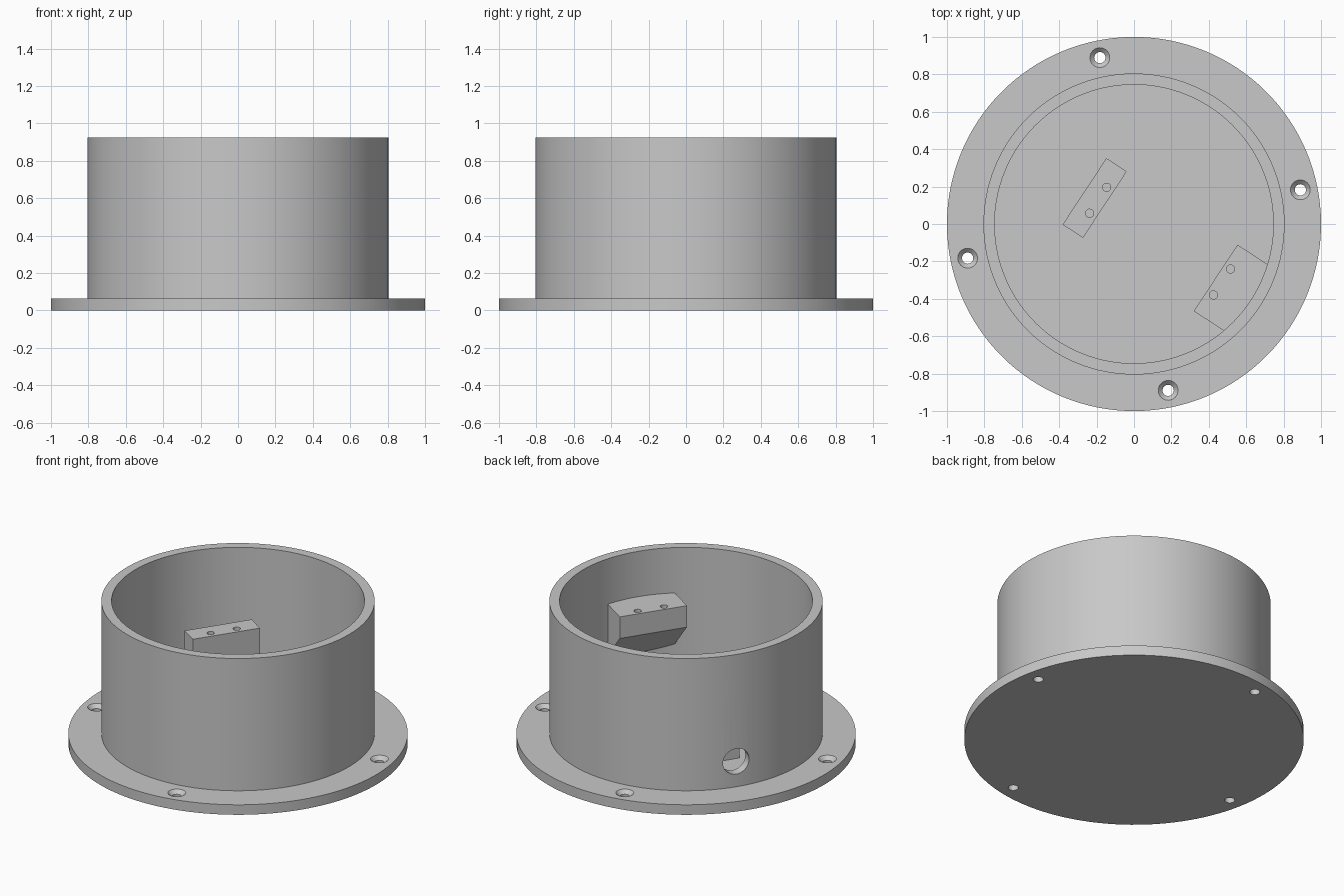
import bpy, bmesh, math
from mathutils import Matrix

TURN = math.radians(-33.4)          # inner fittings share one turned axis
FLOOR, FLANGE, HEIGHT = 0.004, 0.065, 0.925
POST_TOP = 0.63

if "Cube" in bpy.data.objects:
    bpy.data.objects.remove(bpy.data.objects["Cube"])

grey = bpy.data.materials.new("plain_grey")
grey.use_nodes = True
grey.diffuse_color = (0.58, 0.58, 0.58, 1)
grey.node_tree.nodes["Principled BSDF"].inputs["Base Color"].default_value = grey.diffuse_color


def finish(name, bm):
    """Turn a bmesh into an object rotated onto the shared axis."""
    bmesh.ops.remove_doubles(bm, verts=bm.verts, dist=1e-5)
    bmesh.ops.recalc_face_normals(bm, faces=bm.faces)
    mesh = bpy.data.meshes.new(name)
    bm.to_mesh(mesh)
    bm.free()
    mesh.materials.append(grey)
    obj = bpy.data.objects.new(name, mesh)
    obj.rotation_euler.z = TURN
    bpy.context.collection.objects.link(obj)
    return obj


def lathe(name, profile, steps, matrix=Matrix()):
    """Spin a closed profile of (radius, height) points around z."""
    bm = bmesh.new()
    verts = [bm.verts.new((r, 0, z)) for r, z in profile]
    edges = [bm.edges.new(pair) for pair in zip(verts, verts[1:])]
    bmesh.ops.spin(bm, geom=verts + edges, cent=(0, 0, 0), axis=(0, 0, 1),
                   angle=math.tau, steps=steps, use_merge=True)
    bmesh.ops.remove_doubles(bm, verts=bm.verts, dist=1e-5)
    bm.transform(matrix)
    return finish(name, bm)


def prism(name, outline, half_length):
    """Extrude an (x, z) outline along y, centred."""
    bm = bmesh.new()
    face = bm.faces.new([bm.verts.new((x, -half_length, z)) for x, z in outline])
    new = bmesh.ops.extrude_face_region(bm, geom=[face])["geom"]
    bmesh.ops.translate(bm, vec=(0, 2 * half_length, 0),
                        verts=[v for v in new if isinstance(v, bmesh.types.BMVert)])
    return finish(name, bm)


def cut(target, cutters):
    """Subtract each cutter and discard it."""
    bpy.context.view_layer.objects.active = target
    for cutter in cutters:
        cutter.hide_render = True
        mod = target.modifiers.new("hole", "BOOLEAN")
        mod.operation, mod.solver, mod.object = "DIFFERENCE", "EXACT", cutter
        bpy.ops.object.modifier_apply(modifier=mod.name)
        bpy.data.objects.remove(cutter)


# Cup with flange, turned in one piece
housing = lathe("housing", [(0, 0), (1, 0), (1, FLANGE), (0.805, FLANGE), (0.805, HEIGHT),
                            (0.745, HEIGHT), (0.745, FLOOR), (0, FLOOR)], 128)

# Countersunk fixing holes and the side cable hole
sink = [(0, -0.1), (0.03, -0.1), (0.03, FLANGE - 0.023), (0.053, FLANGE),
        (0.053, 0.1), (0, 0.1)]
holes = []
for i in range(4):
    a = math.radians(45 + 90 * i)
    place = Matrix.Translation((0.908 * math.cos(a), 0.908 * math.sin(a), 0))
    holes.append(lathe("countersink_cutter", sink, 32, place))
sideways = Matrix.Translation((-0.775, 0, 0.23)) @ Matrix.Rotation(math.pi / 2, 4, "Y")
holes.append(lathe("cable_hole_cutter", [(0, -0.1), (0.083, -0.1), (0.083, 0.1), (0, 0.1)],
                   40, sideways))
cut(housing, holes)

# Free-standing post and the bracket with its sloped underside
post = prism("support_post", [(-0.317, FLOOR), (-0.187, FLOOR),
                              (-0.187, POST_TOP), (-0.317, POST_TOP)], 0.2125)
bracket = prism("wall_bracket", [(0.523, 0.49), (0.76, 0.253),
                                 (0.76, POST_TOP), (0.523, POST_TOP)], 0.2125)

# Screw holes in both mounts
for mount, x in ((post, -0.23), (bracket, 0.563)):
    cut(mount, [lathe("screw_cutter", [(0, -0.12), (0.022, -0.12), (0.022, 0.05), (0, 0.05)],
                      24, Matrix.Translation((x, y, POST_TOP))) for y in (-0.083, 0.083)])

# Smooth round walls, sharp corners
bpy.ops.object.select_all(action="DESELECT")
for obj in (housing, post, bracket):
    obj.select_set(True)
bpy.context.view_layer.objects.active = housing
bpy.ops.object.shade_smooth_by_angle(angle=math.radians(30))
